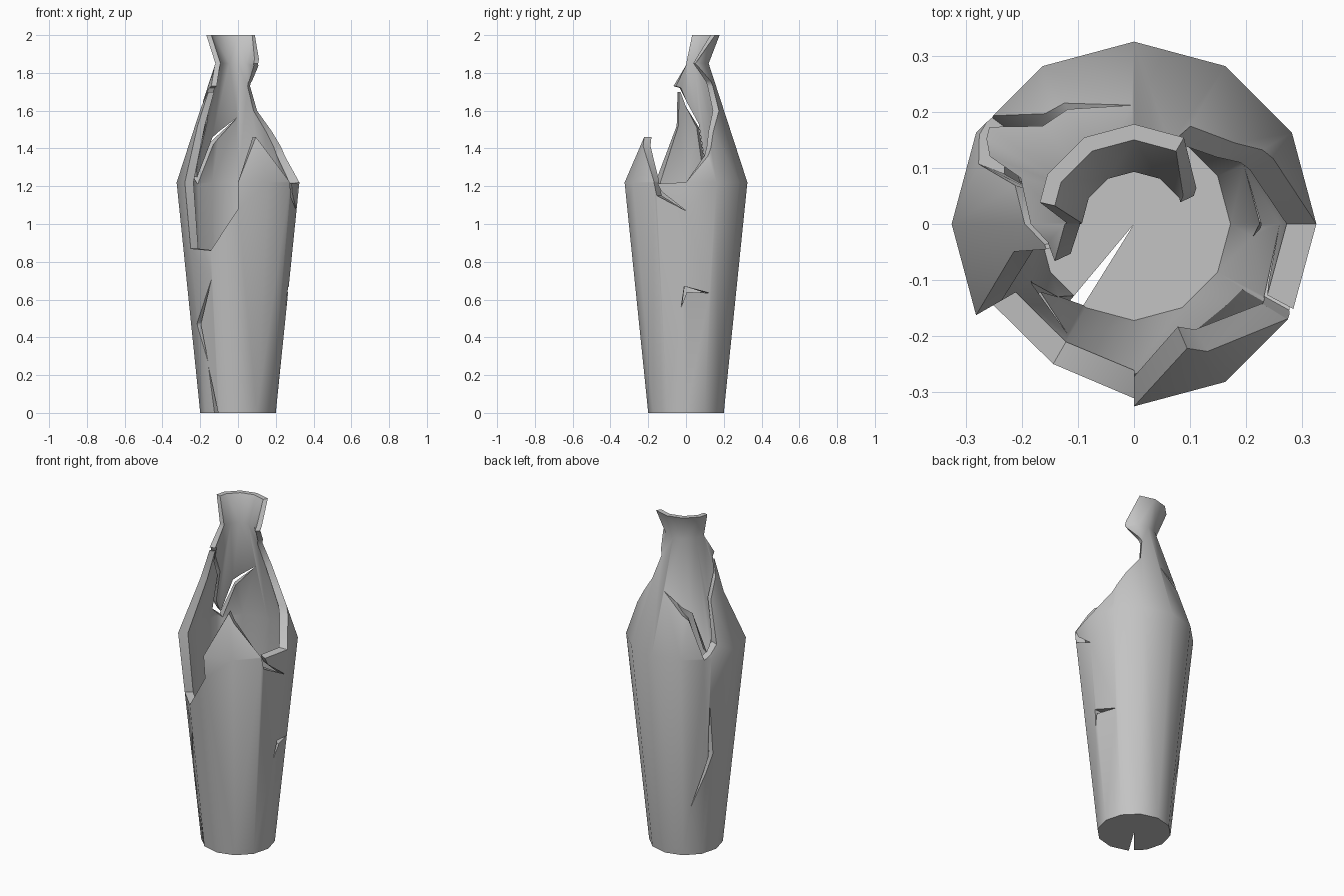
import bpy
import bmesh
import math
from mathutils import Vector, geometry

SIDES = 12
STEP = 360 / SIDES
FLOOR = 0.03

# Wall profile: height, outer radius, inner radius
PROFILE = [(0, 0.2, 0.172), (1.22, 0.325, 0.272), (1.85, 0.12, 0.093), (2, 0.178, 0.15)]

# Breaks in the wall as (degrees from the front towards +x, height)
MAIN_BREAK = [
    # neck edge and thin crack around the neck fragment
    (-103, 2.1), (-103, 2), (-90, 1.84), (-65, 1.73), (-78, 1.72), (-112, 1.53),
    (-115, 1.33), (-124, 1.25), (-137, 1.46), (-179, 1.565), (-141, 1.42),
    (-127, 1.21), (-111, 1.28), (-108, 1.51), (-77, 1.7),
    # tall shard and low front opening
    (-74, 1.7), (-77, 1.52), (-60, 1.22), (-60, 0.87), (-30, 0.86), (0, 1.08),
    (0, 1.22), (23, 1.46),
    # side crack and the rim climbing to the neck
    (58, 1.225), (61, 1.15), (90, 1.07), (66, 1.17), (62, 1.215), (90, 1.22),
    (115, 1.36), (129, 1.49), (150, 1.6), (156, 1.73), (153, 1.75), (115, 1.85),
    (150, 2), (150, 2.1),
]
FRONT_CRACK = [(-31, 0.71), (-61, 0.47), (-46, 0.27), (-54, 0.47)]
BACK_CRACK = [(-119, 0.94), (-110, 0.61), (-139, 0.29), (-117, 0.6)]
SIDE_CRACK = [(84, 0.56), (88, 0.67), (118, 0.635), (91, 0.64)]
BASE_CRACK = [(-46, 0.25), (-40, -0.1), (-40, 0), (-32, 0), (-32, -0.1)]
BASE_CRACK = [BASE_CRACK[i] for i in (0, 2, 3)]
BREAKS = [MAIN_BREAK, FRONT_CRACK, BACK_CRACK, SIDE_CRACK, BASE_CRACK]


def radius(z, column):
    """Radius of the profile at a height."""
    for low, high in zip(PROFILE, PROFILE[1:]):
        if z <= high[0] + 1e-5:
            t = (z - low[0]) / (high[0] - low[0])
            return low[column] + t * (high[column] - low[column])
    return PROFILE[-1][column]


def corner(index):
    a = math.radians(index * STEP)
    return Vector((math.sin(a), -math.cos(a), 0))


def wrap(u, z):
    """Place an unrolled point on the faceted wall."""
    index = math.floor(u + 1e-6)
    point = corner(index).lerp(corner(index + 1), u - index) * radius(z, 1)
    point.z = z
    return point


def inside(point, polygon):
    hit = False
    for a, b in zip(polygon, polygon[1:] + polygon[:1]):
        if (a.y > point.y) != (b.y > point.y):
            if point.x < a.x + (point.y - a.y) / (b.y - a.y) * (b.x - a.x):
                hit = not hit
    return hit


def cut_wall():
    """Unrolled wall, split along facets, rings and breaks."""
    points, edges = [], []

    def add_line(line, closed=False):
        start = len(points)
        points.extend(line)
        edges.extend((start + i, start + i + 1) for i in range(len(line) - 1))
        if closed:
            edges.append((len(points) - 1, start))

    half = SIDES // 2
    for i in range(-half, half + 1):
        add_line([Vector((i, row[0])) for row in PROFILE])
    for row in PROFILE:
        add_line([Vector((i, row[0])) for i in range(-half, half + 1)])
    holes = [[Vector((a / STEP, z)) for a, z in shape] for shape in BREAKS]
    for hole in holes:
        add_line(hole, True)

    verts, _, faces, *_ = geometry.delaunay_2d_cdt(points, edges, [], 0, 1e-5)
    kept = []
    for face in faces:
        middle = sum((verts[i] for i in face), Vector((0, 0))) / len(face)
        if middle.y < PROFILE[-1][0] and not any(inside(middle, h) for h in holes):
            kept.append(face)
    return verts, kept


def build_vase():
    bm = bmesh.new()
    flat, faces = cut_wall()
    verts = [bm.verts.new(wrap(p.x, min(max(p.y, 0), 2))) for p in flat]
    for face in faces:
        bm.faces.new([verts[i] for i in face])
    bmesh.ops.delete(bm, geom=[v for v in bm.verts if not v.link_faces], context='VERTS')
    bmesh.ops.remove_doubles(bm, verts=bm.verts[:], dist=1e-5)

    # Base, left open where the crack runs in from the wall
    centre = bm.verts.new((0, 0, 0))
    foot = [e for e in bm.edges if e.is_boundary and all(abs(v.co.z) < 1e-5 for v in e.verts)]
    for edge in foot:
        bm.faces.new((*edge.verts, centre))
    bmesh.ops.recalc_face_normals(bm, faces=bm.faces[:])

    # Inner skin and broken edges
    skin = bmesh.ops.extrude_face_region(bm, geom=bm.faces[:], use_keep_orig=True)
    for v in skin['geom']:
        if isinstance(v, bmesh.types.BMVert):
            z = v.co.z
            scale = radius(z, 2) / radius(z, 1)
            v.co = (v.co.x * scale, v.co.y * scale, max(z, FLOOR))
    bmesh.ops.recalc_face_normals(bm, faces=bm.faces[:])

    mesh = bpy.data.meshes.new("broken_vase")
    bm.to_mesh(mesh)
    bm.free()
    vase = bpy.data.objects.new("broken_vase", mesh)
    bpy.context.collection.objects.link(vase)
    return vase


default = bpy.data.objects.get("Cube")
if default:
    bpy.data.objects.remove(default, do_unlink=True)

vase = build_vase()

# Plain grey clay
clay = bpy.data.materials.new("grey_clay")
clay.use_nodes = True
colour = (0.55, 0.55, 0.55, 1)
clay.diffuse_color = colour
clay.node_tree.nodes["Principled BSDF"].inputs["Base Color"].default_value = colour
vase.data.materials.append(clay)

bpy.ops.object.select_all(action='DESELECT')
vase.select_set(True)
bpy.context.view_layer.objects.active = vase
bpy.ops.object.shade_smooth_by_angle(angle=math.radians(45))
